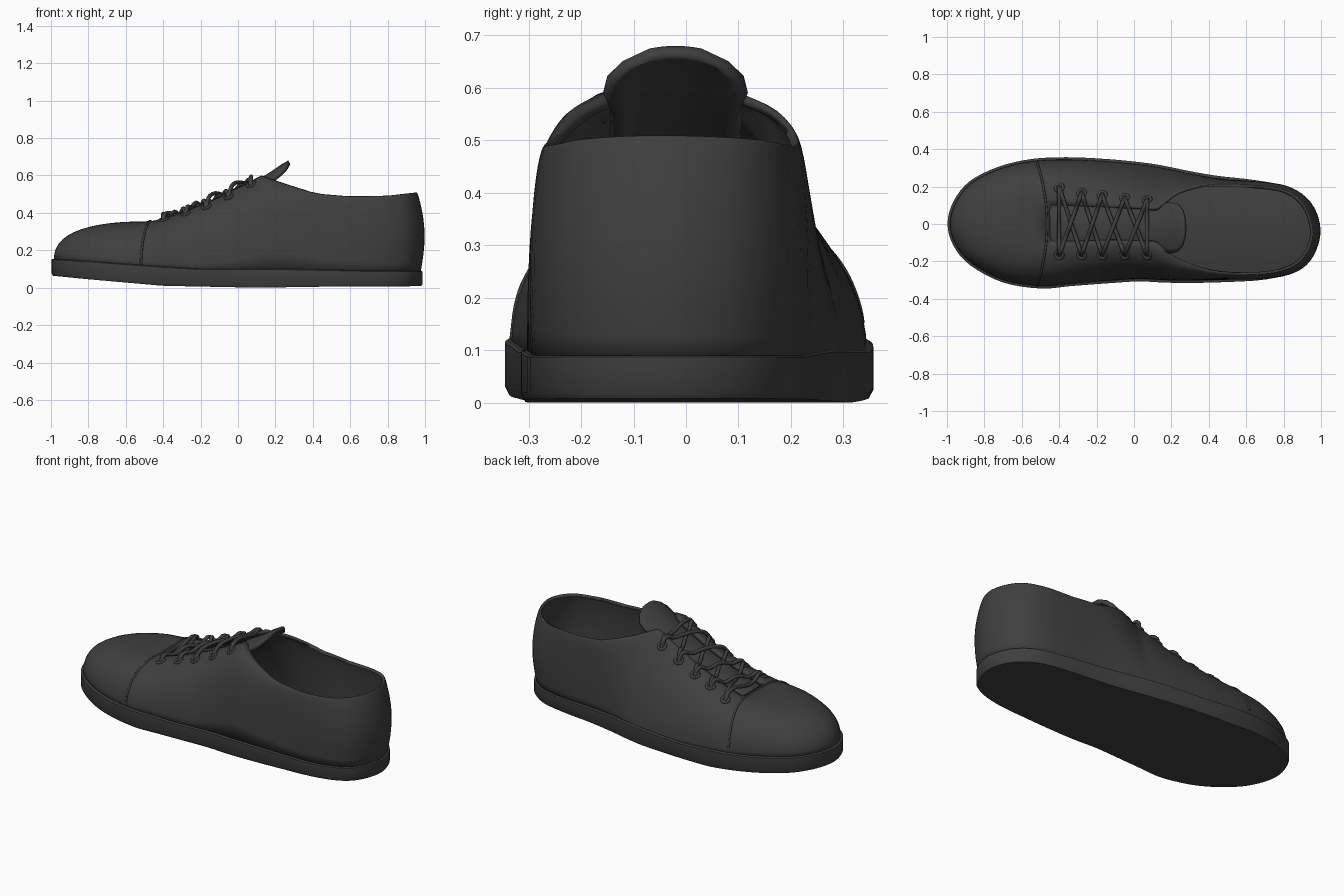
import bpy, math
from mathutils import Vector
from mathutils.bvhtree import BVHTree

if "Cube" in bpy.data.objects:
    bpy.data.objects.remove(bpy.data.objects["Cube"])

dark = bpy.data.materials.new("dark_grey")
dark.diffuse_color = (0.05, 0.05, 0.05, 1)
dark.use_nodes = True
dark.node_tree.nodes["Principled BSDF"].inputs["Base Color"].default_value = dark.diffuse_color


def lerp(table, x):
    if x <= table[0][0]:
        return table[0][1]
    for (a, p), (b, q) in zip(table, table[1:]):
        if x <= b:
            return p + (q - p) * (x - a) / (b - a)
    return table[-1][1]


def smooth_loop(pts, sub=4):
    """Closed Catmull-Rom loop through 2D points."""
    out, n = [], len(pts)
    for i in range(n):
        p0, p1, p2, p3 = (Vector(pts[(i + k) % n]) for k in (-1, 0, 1, 2))
        for s in range(sub):
            t = s / sub
            out.append(0.5 * (2 * p1 + (p2 - p0) * t + (2 * p0 - 5 * p1 + 4 * p2 - p3) * t * t
                              + (3 * p1 - p0 - 3 * p2 + p3) * t ** 3))
    return out


def make(name, verts, faces, angle=40, thick=0):
    me = bpy.data.meshes.new(name)
    me.from_pydata(verts, [], faces)
    ob = bpy.data.objects.new(name, me)
    bpy.context.collection.objects.link(ob)
    me.materials.append(dark)
    if thick:
        m = ob.modifiers.new("thickness", 'SOLIDIFY')
        m.thickness, m.offset = thick, -1
    finish(ob, angle)
    return ob


def finish(ob, angle=40):
    bpy.ops.object.select_all(action='DESELECT')
    ob.select_set(True)
    bpy.context.view_layer.objects.active = ob
    bpy.ops.object.shade_smooth_by_angle(angle=math.radians(angle))


def tube(name, paths, radius):
    cu = bpy.data.curves.new(name, 'CURVE')
    cu.dimensions, cu.bevel_depth, cu.bevel_resolution = '3D', radius, 2
    cu.resolution_u, cu.use_fill_caps = 5, True
    for path in paths:
        sp = cu.splines.new('BEZIER')
        sp.bezier_points.add(len(path) - 1)
        for bp, p in zip(sp.bezier_points, path):
            bp.co = p
            bp.handle_left_type = bp.handle_right_type = 'AUTO'
    cu.materials.append(dark)
    ob = bpy.data.objects.new(name, cu)
    bpy.context.collection.objects.link(ob)


def ring_faces(n, rows):
    return [(j * n + i, (j + 1) * n + i, (j + 1) * n + (i + 1) % n, j * n + (i + 1) % n)
            for j in range(rows - 1) for i in range(n)]


def cap_faces(n, base, flip):
    """Fill a loop with strips across the shoe."""
    out = []
    for i in range(n // 2):
        f = [base + k % n for k in (i, i + 1, n - i - 1, n - i)]
        f = list(dict.fromkeys(f))
        out.append(f[::-1] if flip else f)
    return out


# Foot outline and matching upper rim: toe, +y side, heel, -y side
outline = smooth_loop([
    (-.985, 0), (-.955, .115), (-.87, .22), (-.72, .295), (-.55, .335), (-.36, .345), (-.14, .335),
    (.06, .315), (.18, .295), (.3, .27), (.45, .245), (.65, .222), (.82, .185), (.93, .1),
    (.975, -.03), (.94, -.16), (.86, -.24), (.7, -.285), (.45, -.3), (.25, -.303), (.14, -.3),
    (.02, -.295), (-.14, -.305), (-.34, -.32), (-.5, -.333), (-.7, -.3), (-.87, -.21), (-.955, -.11)])
rim = smooth_loop([
    (-.45, 0), (-.45, .03), (-.45, .06), (-.445, .085), (-.43, .1), (-.3, .095), (-.12, .09),
    (.04, .085), (.125, .085), (.24, .165), (.42, .21), (.65, .205), (.81, .18), (.91, .1),
    (.955, -.04), (.925, -.15), (.85, -.225), (.7, -.265), (.45, -.255), (.24, -.185), (.125, -.1),
    (.03, -.09), (-.12, -.085), (-.3, -.09), (-.43, -.09), (-.445, -.08), (-.45, -.06), (-.45, -.03)])
N = len(outline)
sole_top = [(-1, .155), (-.8, .142), (-.5, .12), (-.2, .1), (.3, .1), (.7, .09), (1, .09)]
sole_low = [(-1, .065), (-.8, .045), (-.4, .01), (.1, 0), (.5, .006), (1, .008)]
rim_z = [(-.45, .355), (-.3, .4), (-.12, .475), (.04, .555), (.125, .6), (.24, .56),
         (.42, .503), (.6, .488), (.8, .492), (.96, .51)]
full_pos = [(-.98, 2.6), (-.72, 2.4), (-.4, 1.9), (-.1, 1.5), (.15, 1.4), (.45, 2), (1, 2)]
full_neg = [(-.98, 2.6), (-.5, 2.2), (-.1, 2), (.2, 2.8), (.5, 2.4), (1, 2)]


def outward(i):
    t = (outline[(i + 1) % N] - outline[i - 1]).normalized()
    return Vector((-t.y, t.x))


# Sole with rounded-in lower edge
verts = []
for off, k in ((.004, 0), (.012, .15), (.012, .96), (.006, 1)):
    for i, p in enumerate(outline):
        q = p + outward(i) * off
        a, b = lerp(sole_low, q.x), lerp(sole_top, q.x)
        verts.append((q.x, q.y, a + (b - a) * k))
make("sole", verts, ring_faces(N, 4) + cap_faces(N, 0, False) + cap_faces(N, 3 * N, True), 35)

# Upper: superelliptic loft from outline to rim
ROWS = 14
uverts = []
for j in range(ROWS):
    phi = math.pi / 2 * j / (ROWS - 1)
    for i in range(N):
        b, r = outline[i], rim[i]
        e = 2 / lerp(full_pos if i <= N // 2 else full_neg, b.x)
        h, v = 1 - max(0, math.cos(phi)) ** e, math.sin(phi) ** e
        bulge = lerp([(.5, 0), (.95, .025)], b.x) * math.sin(math.pi * v)
        p = b.lerp(r, h) + outward(i) * bulge
        z0 = lerp(sole_top, b.x) - .015
        uverts.append((p.x, p.y, z0 + (lerp(rim_z, r.x) - z0) * v))
ufaces = ring_faces(N, ROWS)
make("upper", uverts, ufaces, 50, .018)

# Tongue: arched strip (x, z, half width)
rows = [(-.52, .315, .11), (-.42, .338, .12), (-.3, .385, .125), (-.12, .462, .125), (.04, .54, .125),
        (.13, .592, .125), (.19, .63, .138), (.23, .658, .13), (.255, .672, .1), (.268, .68, .05)]
C = 11
tverts = []
for x, z, w in rows:
    for c in range(C):
        u = 2 * c / (C - 1) - 1
        tverts.append((x, -.02 + w * u, z - .035 * (w * u / .13) ** 2))
tfaces = [(r * C + c, (r + 1) * C + c, (r + 1) * C + c + 1, r * C + c + 1)
          for r in range(len(rows) - 1) for c in range(C - 1)]
make("tongue", tverts, tfaces, 50, .022)

# Surface lookup for the fittings
off = len(uverts)
surface = BVHTree.FromPolygons(uverts + tverts, ufaces + [tuple(k + off for k in f) for f in tfaces])


def drop(x, y):
    hit, nor, _, _ = surface.ray_cast(Vector((x, y, 2)), Vector((0, 0, -1)))
    return (hit, nor) if hit else (Vector((x, y, .1)), Vector((0, 0, 1)))


# Eyelets
xs = [-.4, -.28, -.17, -.05, .07]
left = [(x, y) for x, y in zip(xs, (.195, .165, .155, .14, .13))]
right = [(x, -.165) for x in xs]
for k, (x, y) in enumerate(left + right):
    hit, nor = drop(x, y)
    if nor.z < 0:
        nor = -nor
    bpy.ops.mesh.primitive_torus_add(major_radius=.021, minor_radius=.008, major_segments=20,
                                     minor_segments=8, location=hit,
                                     rotation=nor.to_track_quat('Z', 'Y').to_euler())
    ob = bpy.context.object
    ob.name = f"eyelet_{k + 1}"
    ob.data.materials.append(dark)
    finish(ob, 60)


# Laces: bottom bar and criss-cross
def lace(a, b, lift):
    path = []
    for t in (0, .08, .25, .5, .75, .92, 1):
        x, y = a[0] + (b[0] - a[0]) * t, a[1] + (b[1] - a[1]) * t
        p = drop(x, y)[0].copy()
        p.z += -.015 if t in (0, 1) else .018 + lift * math.sin(math.pi * t)
        path.append(p)
    return path


paths = [lace(left[0], right[0], .008), lace(left[4], right[4], .008)]
for i in range(4):
    paths.append(lace(left[i], right[i + 1], .004))
    paths.append(lace(right[i], left[i + 1], .02))
tube("laces", paths, .011)

# Toe cap seam
seam = []
for k in range(21):
    y = .335 * math.sin(math.pi * (k / 20 - .5))
    seam.append(drop(-.465 - .055 * (abs(y) / .335) ** 2, y)[0])
tube("toe_cap_seam", [[p for p in seam if p.z > .11]], .006)
